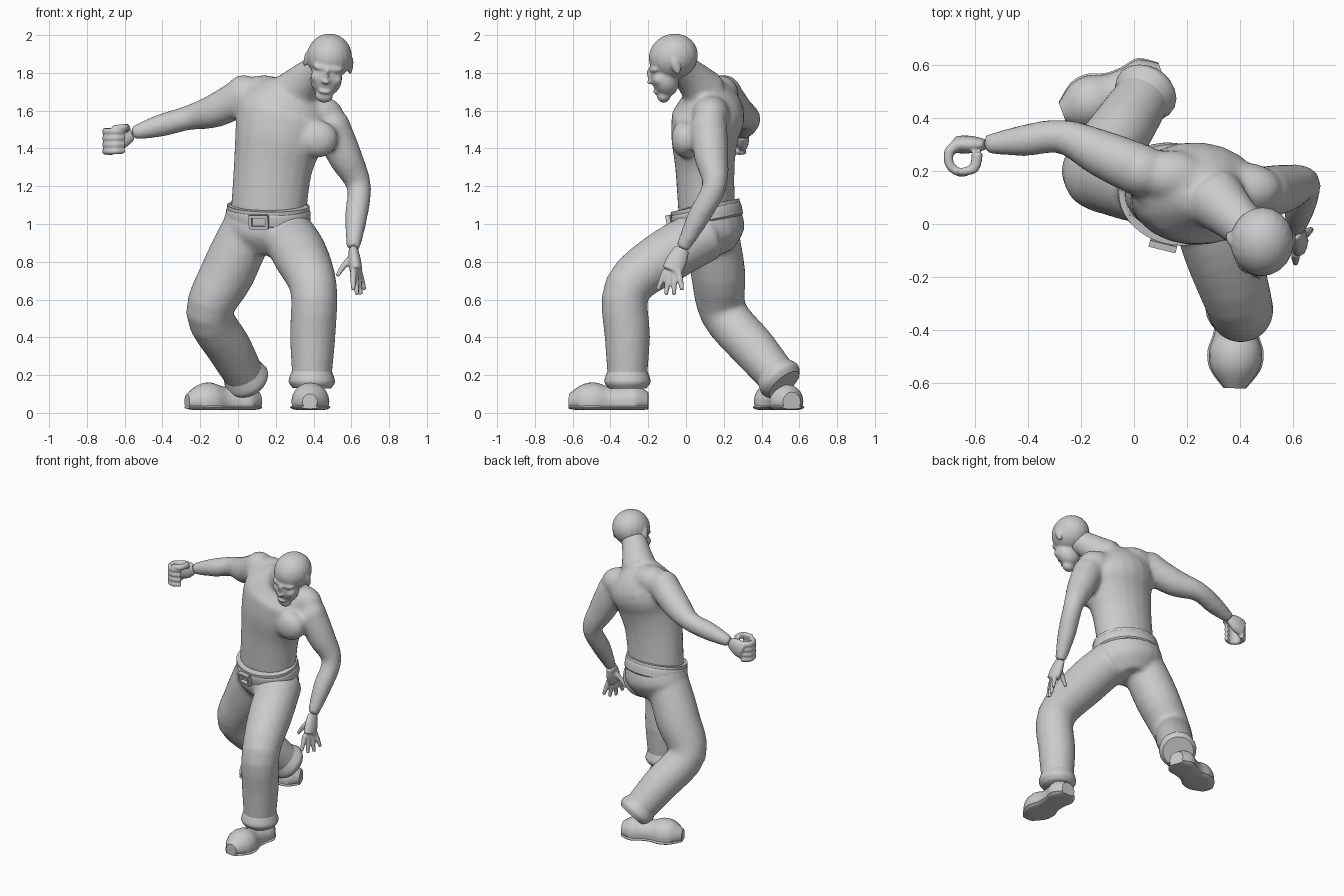
import bpy, bmesh, math
from mathutils import Vector, Matrix

cube = bpy.data.objects.get("Cube")
if cube:
    bpy.data.objects.remove(cube, do_unlink=True)

X, Y, Z = (Vector(row) for row in Matrix.Identity(3))

# Joints of the pose
waist = Vector((.16, .11, 1.05))
crotch = Vector((.13, .14, .85))
neck_base = Vector((.3, .1, 1.7))
head = Vector((.48, -.07, 1.86))
left_arm = [Vector(p) for p in ((.5, .12, 1.5), (.64, .15, 1.2), (.61, -.02, .87))]
right_arm = [Vector(p) for p in ((.03, .2, 1.68), (-.27, .33, 1.56), (-.56, .3, 1.48))]
left_leg = [Vector(p) for p in ((.26, .12, .95), (.4, -.31, .66), (.39, -.31, .13))]
right_leg = [Vector(p) for p in ((.04, .14, .95), (-.15, .2, .53), (.06, .52, .15))]


def spline(a, b, c, d, t):
    """Smooth path from b to c."""
    return b + t / 2 * ((c - a) + t * (2 * a - 5 * b + 4 * c - d + t * (3 * (b - c) + d - a)))


def tube(bm, points, radii, side=X, flat=1, floor=None, sides=20, steps=4):
    """Closed tube along a smooth path; flat scales the depth against the width."""
    keys = [Vector((*p, r)) for p, r in zip(points, radii)]
    padded = [keys[0], *keys, keys[-1]]
    path = [spline(*padded[i:i + 4], k / steps) for i in range(len(keys) - 1) for k in range(steps)]
    path.append(keys[-1])
    rings = []
    for i, point in enumerate(path):
        before, after = path[max(i - 1, 0)], path[min(i + 1, len(path) - 1)]
        axis = (after.xyz - before.xyz).normalized()
        across = (side - axis * side.dot(axis)).normalized()
        depth = axis.cross(across) * flat
        ring = []
        for k in range(sides):
            angle = math.tau * k / sides
            co = point.xyz + point.w * (across * math.cos(angle) + depth * math.sin(angle))
            if floor is not None:
                co.z = max(co.z, floor)
            ring.append(bm.verts.new(co))
        rings.append(ring)
    for low, high in zip(rings, rings[1:]):
        for k in range(sides):
            n = (k + 1) % sides
            bm.faces.new((low[k], low[n], high[n], high[k]))
    bm.faces.new(reversed(rings[0]))
    bm.faces.new(rings[-1])


def limb(bm, joints, radii, side=X, bow=0):
    """Two-bone limb with a radius at each joint and at the middle of each bone."""
    start, bend, end = joints
    upper = start.lerp(bend, .5) + Z * bow
    tube(bm, (start, upper, bend, bend.lerp(end, .5), end), radii, side)


def ball(bm, center, radii, frame=Matrix()):
    matrix = frame @ Matrix.Translation(center) @ Matrix.Diagonal((*radii, 1))
    bmesh.ops.create_uvsphere(bm, u_segments=20, v_segments=14, radius=1, matrix=matrix)


def finish(bm, name, voxel=None, smooth=4, angle=50):
    """Make the object, either merged into one soft skin or smooth shaded as built."""
    bmesh.ops.recalc_face_normals(bm, faces=bm.faces)
    mesh = bpy.data.meshes.new(name)
    bm.to_mesh(mesh)
    bm.free()
    ob = bpy.data.objects.new(name, mesh)
    bpy.context.collection.objects.link(ob)
    if voxel:
        remesh = ob.modifiers.new("Merge", 'REMESH')
        remesh.mode = 'VOXEL'
        remesh.voxel_size = voxel
        remesh.use_smooth_shade = True
        soften = ob.modifiers.new("Soften", 'SMOOTH')
        soften.factor = .5
        soften.iterations = smooth
    else:
        bpy.ops.object.select_all(action='DESELECT')
        ob.select_set(True)
        bpy.context.view_layer.objects.active = ob
        bpy.ops.object.shade_smooth_by_angle(angle=math.radians(angle))


# Torso, neck and arms blended into one skin
bm = bmesh.new()
shoulder_line = (left_arm[0] - right_arm[0]).normalized()
ribs, chest, collar = (Vector(p) for p in ((.185, .1, 1.3), (.22, .1, 1.47), (.25, .12, 1.6)))
tube(bm, (waist, ribs, chest, collar, neck_base + Z * .03), (.2, .21, .24, .25, .13),
     side=X.lerp(shoulder_line, .5), flat=.75)
tube(bm, (neck_base, neck_base.lerp(head, .5) + Z * .01, head), (.12, .09, .08))
for shoulder in (left_arm[0], right_arm[0]):
    inward = shoulder.lerp(neck_base, .4)
    ball(bm, shoulder, (.1, .1, .11))
    ball(bm, inward + Y * .02, (.14, .1, .1))
    ball(bm, inward - Y * .12 - Z * .13, (.11, .07, .1))
arm_radii = (.1, .09, .065, .06, .036)
limb(bm, left_arm, arm_radii)
limb(bm, right_arm, arm_radii, side=Y, bow=-.02)
finish(bm, "upper_body", voxel=.016, smooth=6)

# Head, shaped upright in head-radius units and then tilted
bm = bmesh.new()
frame = (Matrix.Translation(head) @ Matrix.Rotation(math.radians(8), 4, 'Y')
         @ Matrix.Rotation(math.radians(20), 4, 'X') @ Matrix.Scale(.12, 4))
features = {
    "cranium": ((0, .1, .2), (1, 1.1, 1)),
    "jaw": ((0, -.6, -.6), (.7, .6, .8)),
    "chin": ((0, -.9, -1.3), (.4, .3, .3)),
    "brow": ((0, -.8, 0), (.7, .3, .2)),
    "nose_bridge": ((0, -1.1, -.3), (.1, .2, .4)),
    "nose_tip": ((0, -1.2, -.5), (.2, .2, .1)),
    "lips": ((0, -1.1, -1), (.3, .2, .1)),
}
for center, radii in features.values():
    ball(bm, center, radii, frame)
for s in (-1, 1):
    ball(bm, (s, .1, -.1), (.1, .2, .4), frame)
    ball(bm, (s * .4, -.8, -.5), (.3, .3, .3), frame)
finish(bm, "head", voxel=.008)

# Trousers
bm = bmesh.new()
hip_line = X - Y * .25
tube(bm, (waist + Z * .03, waist.lerp(crotch, .5), crotch), (.215, .23, .14), side=hip_line, flat=.8)
leg_radii = (.14, .145, .125, .12, .1)
limb(bm, left_leg, leg_radii, bow=.03)
limb(bm, right_leg, leg_radii)
finish(bm, "trousers", voxel=.016)

# Gathered hems
for name, (hip, knee, ankle) in (("left", left_leg), ("right", right_leg)):
    bm = bmesh.new()
    tube(bm, [ankle.lerp(knee, t) for t in (0, .05, .1, .2)], (.1, .12, .12, .1))
    finish(bm, name + "_trouser_hem")

# Belt: tilted band with a framed buckle
bm = bmesh.new()
belt_up = Vector((0, -.2, 1)).normalized()
profile = ((-.04, .21), (-.03, .225), (.02, .225), (.03, .22), (.05, .22), (.05, .2))
tube(bm, [waist + belt_up * h for h, r in profile], [r for h, r in profile],
     side=hip_line, flat=.83, sides=40, steps=2)
finish(bm, "belt", angle=35)

bm = bmesh.new()
place = (Matrix.Translation(waist - Vector((.05, .19, .04)))
         @ Matrix.Rotation(math.radians(-14), 4, 'Z') @ Matrix.Rotation(math.radians(10), 4, 'X'))
for s in (-1, 1):
    for offset, size in ((X * .045, (.015, .025, .07)), (Z * .03, (.09, .025, .015))):
        bmesh.ops.create_cube(bm, size=1, matrix=place @ Matrix.Translation(offset * s)
                              @ Matrix.Diagonal((*size, 1)))
finish(bm, "belt_buckle", angle=30)

# Shoes: rounded upper on a flat sole
widths = (.05, .09, .08, .08, .1, .09, .04)
for name, heel, toe in (("left", Vector((.39, -.2, 0)), Vector((.38, -.62, 0))),
                        ("right", Vector((.11, .56, 0)), Vector((-.27, .42, 0)))):
    line = [heel.lerp(toe, i / (len(widths) - 1)) for i in range(len(widths))]
    across = (toe - heel).cross(Z).normalized()
    bm = bmesh.new()
    tube(bm, [p + Z * .06 for p in line], widths, side=across, floor=.03)
    finish(bm, name + "_shoe_upper")
    bm = bmesh.new()
    tube(bm, [p + Z * .03 for p in line], [w * 1.06 for w in widths], side=across, flat=.2, floor=.015)
    finish(bm, name + "_shoe_sole")

# Left hand, open and hanging with spread fingers
bm = bmesh.new()
wrist = left_arm[-1]
front_knuckle, back_knuckle = wrist + Vector((0, -.09, -.12)), wrist + Vector((.03, -.02, -.12))
front_tip, back_tip = wrist + Vector((0, -.13, -.22)), wrist + Vector((.06, 0, -.22))
palm_end = front_knuckle.lerp(back_knuckle, .5)
tube(bm, (wrist, wrist.lerp(palm_end, .5), palm_end), (.04, .055, .055), side=Y, flat=.6)
for k in range(4):
    t = k / 3
    base, tip = front_knuckle.lerp(back_knuckle, t), front_tip.lerp(back_tip, t)
    tip -= Z * .03 * math.sin(math.pi * t)
    tube(bm, (base, base.lerp(tip, .5), tip), (.018, .016, .011), side=Y, sides=10)
thumb = wrist.lerp(palm_end, .3)
tube(bm, (thumb, thumb - Vector((.05, .02, .05)), thumb - Vector((.09, .03, .11))),
     (.02, .017, .011), side=Y, sides=10)
finish(bm, "left_hand", voxel=.007, smooth=3)

# Right hand, closed with the fingers curled into a loop
bm = bmesh.new()
wrist = right_arm[-1]
knuckles = wrist - Vector((.11, 0, .04))
tube(bm, (wrist, wrist.lerp(knuckles, .5), knuckles), (.036, .06, .06), side=Z, flat=.55)


def curl(z, first, last, radii):
    """Finger bent around the hollow of the fist."""
    center = knuckles + Vector((.025, -.05, z))
    count = len(radii) - 1
    angles = [math.radians(first + (last - first) * i / count) for i in range(count + 1)]
    tube(bm, [center + .057 * (X * math.cos(a) + Y * math.sin(a)) for a in angles],
         radii, side=Z, sides=10)


for k in range(4):
    curl(.05 - .035 * k, 100, 320, (.02, .02, .018, .017, .013))
curl(.07, 20, -110, (.022, .02, .013))
finish(bm, "right_hand", voxel=.007, smooth=3)
